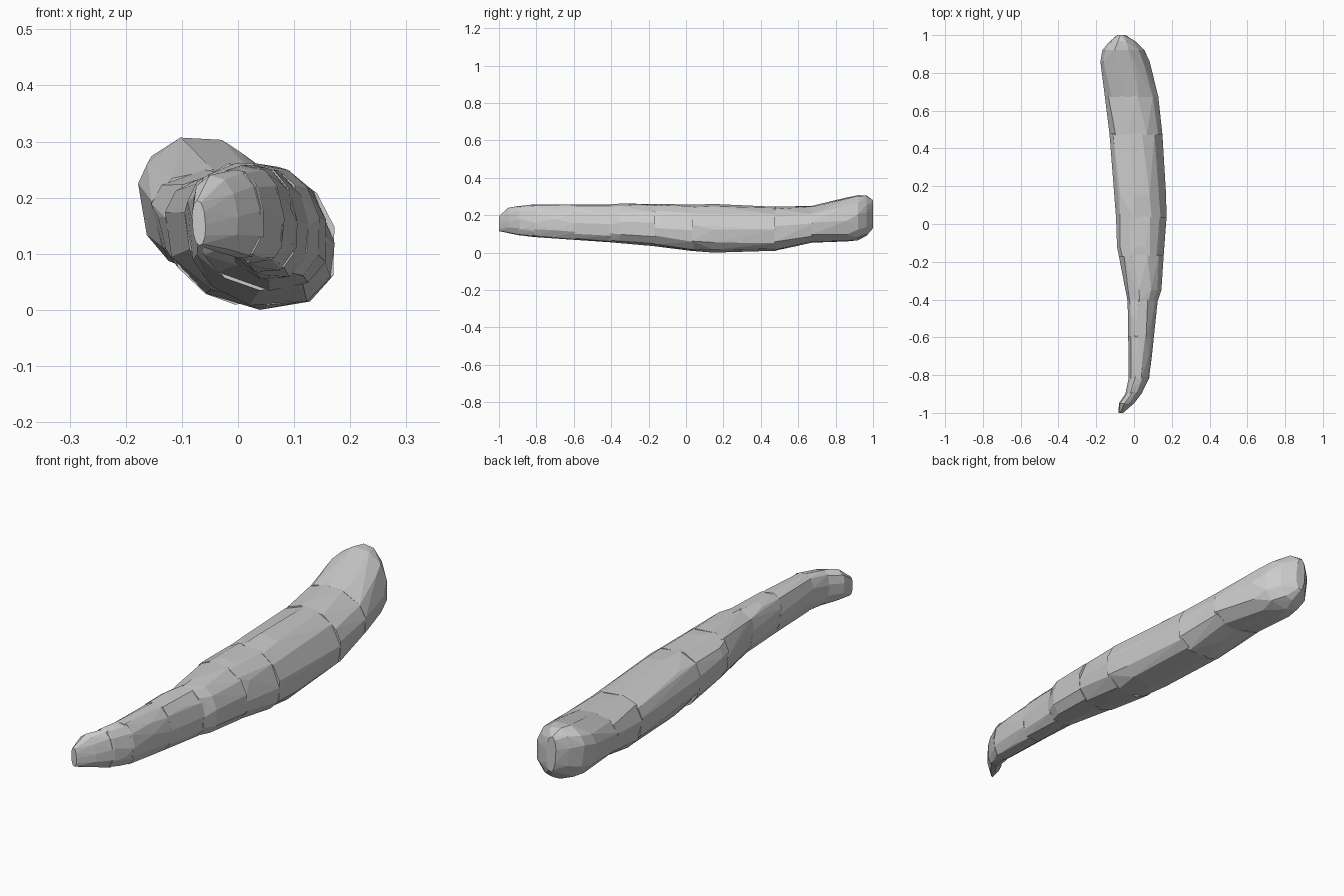
import bpy, bmesh, math, random

if "Cube" in bpy.data.objects:
    bpy.data.objects.remove(bpy.data.objects["Cube"])

random.seed(4)
SIDES = 11

# Body profile: y, x left, x right, z bottom, z top
PROFILE = [
    (-1.0, -0.082, -0.058, 0.115, 0.195),
    (-0.95, -0.08, 0.0, 0.105, 0.24),
    (-0.89, -0.04, 0.046, 0.092, 0.25),
    (-0.81, -0.027, 0.083, 0.083, 0.258),
    (-0.4, -0.034, 0.126, 0.055, 0.258),
    (-0.35, -0.045, 0.145, 0.05, 0.262),
    (-0.12, -0.09, 0.16, 0.03, 0.26),
    (0.06, -0.096, 0.174, 0.005, 0.256),
    (0.15, -0.1, 0.17, 0.0, 0.26),
    (0.48, -0.13, 0.15, 0.01, 0.245),
    (0.68, -0.155, 0.128, 0.055, 0.25),
    (0.86, -0.178, 0.083, 0.06, 0.295),
    (0.92, -0.168, 0.055, 0.066, 0.307),
    (0.965, -0.13, 0.01, 0.09, 0.306),
    (1.0, -0.09, -0.045, 0.13, 0.28),
]
# Where one segment ends and the next begins
BREAKS = [-1.0, -0.89, -0.81, -0.59, -0.4, -0.165, 0.04, 0.48, 0.68, 1.0]
NAMES = ["tail_tip", "tail_joint", "tail_segment", "lower_segment", "lower_mid_segment",
         "mid_segment", "main_segment", "upper_segment", "rounded_end"]


def section(y):
    """Profile bounds interpolated at y."""
    for a, b in zip(PROFILE, PROFILE[1:]):
        if y <= b[0]:
            t = (y - a[0]) / (b[0] - a[0])
            return [p + (q - p) * t for p, q in zip(a, b)]
    return list(PROFILE[-1])


def ring(y, x0, x1, z0, z1):
    """Irregular rounded polygon fitted to the bounds, leaning left at the top."""
    pts = []
    for i in range(SIDES):
        a = 2 * math.pi * (i + random.uniform(-0.22, 0.22)) / SIDES
        c, s = math.cos(a), math.sin(a)
        c = math.copysign(abs(c) ** 0.88, c)
        s = math.copysign(abs(s) ** 0.88, s)
        pts.append((c - 0.17 * s, s))
    us, vs = zip(*pts)
    return [(x0 + (u - min(us)) / (max(us) - min(us)) * (x1 - x0), y,
             z0 + (v - min(vs)) / (max(vs) - min(vs)) * (z1 - z0)) for u, v in pts]


def hull_segment(name, start, end):
    """Faceted closed segment wrapped around its cross-sections."""
    inner = [p[0] for p in PROFILE if start + 0.02 < p[0] < end - 0.02]
    if not inner:
        inner = [(start + end) / 2]
    if end == 1.0:
        inner.append(PROFILE[-2][0])
    # start slightly inside the previous segment so the joints overlap
    lap = 0.008 if start > -1 else 0
    bm = bmesh.new()
    for y in sorted(set([start - lap, *inner, end])):
        for p in ring(*section(y)):
            bm.verts.new(p)
    bmesh.ops.convex_hull(bm, input=bm.verts[:])
    bmesh.ops.delete(bm, geom=[v for v in bm.verts if not v.link_faces], context='VERTS')
    bmesh.ops.dissolve_limit(bm, angle_limit=math.radians(3), verts=bm.verts[:], edges=bm.edges[:])
    bmesh.ops.recalc_face_normals(bm, faces=bm.faces[:])
    me = bpy.data.meshes.new(name)
    bm.to_mesh(me)
    bm.free()
    bpy.context.collection.objects.link(bpy.data.objects.new(name, me))


# Overlapping segments from the thin tail to the rounded end
for name, start, end in zip(NAMES, BREAKS, BREAKS[1:]):
    hull_segment(name, start, end)
